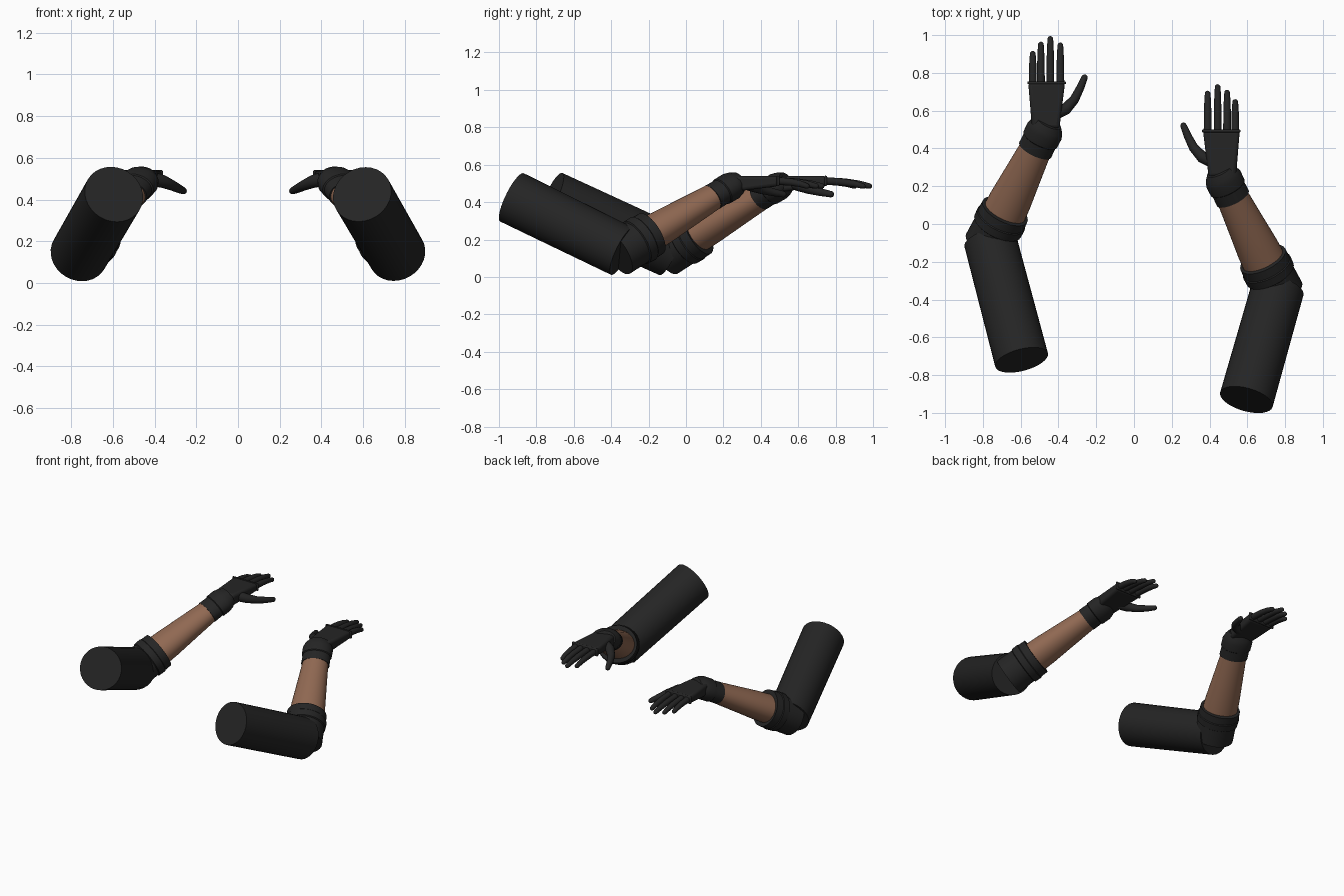
import bpy, bmesh, math
from mathutils import Vector

cube = bpy.data.objects.get("Cube")
if cube:
    bpy.data.objects.remove(cube, do_unlink=True)


def material(name, color):
    m = bpy.data.materials.new(name)
    m.use_nodes = True
    m.diffuse_color = (*color, 1)
    bsdf = m.node_tree.nodes["Principled BSDF"]
    bsdf.inputs["Base Color"].default_value = (*color, 1)
    bsdf.inputs["Roughness"].default_value = 0.8
    return m


BLACK = material("black fabric", (0.018, 0.018, 0.018))
SKIN = material("brown skin", (0.28, 0.14, 0.085))
UP = Vector((0, 0, 1))


def finish(name, bm, mat, bevel=0):
    bmesh.ops.recalc_face_normals(bm, faces=bm.faces)
    mesh = bpy.data.meshes.new(name)
    bm.to_mesh(mesh)
    bm.free()
    mesh.materials.append(mat)
    ob = bpy.data.objects.new(name, mesh)
    bpy.context.collection.objects.link(ob)
    if bevel:
        mod = ob.modifiers.new("bevel", "BEVEL")
        mod.width, mod.segments = bevel, 3
    bpy.ops.object.select_all(action="DESELECT")
    ob.select_set(True)
    bpy.context.view_layer.objects.active = ob
    bpy.ops.object.shade_smooth_by_angle(angle=math.radians(35))
    return ob


def sweep(name, points, radii, mat, flat=1, sides=32):
    """Capped tube of elliptical rings along a path."""
    bm = bmesh.new()
    rings = []
    last = len(points) - 1
    for i, p in enumerate(points):
        t = (points[min(i + 1, last)] - points[max(i - 1, 0)]).normalized()
        across = t.cross(UP).normalized()
        over = across.cross(t)
        ring = []
        for k in range(sides):
            a = math.tau * k / sides
            offset = across * math.cos(a) + over * math.sin(a) * flat
            ring.append(bm.verts.new(p + offset * radii[i]))
        rings.append(ring)
    for lower, upper in zip(rings, rings[1:]):
        for k in range(sides):
            n = (k + 1) % sides
            bm.faces.new((lower[k], lower[n], upper[n], upper[k]))
    bm.faces.new(rings[0])
    bm.faces.new(rings[-1])
    return finish(name, bm, mat)


def lathe(name, start, end, profile, mat, flat=1):
    """Straight turned part; profile holds (distance, radius)."""
    d = (end - start).normalized()
    return sweep(name, [start + d * h for h, r in profile],
                 [r for h, r in profile], mat, flat)


def digit(name, points, radii):
    """Tapered finger with a rounded tip."""
    tip, r = points[-1], radii[-1]
    d = (tip - points[-2]).normalized()
    points = points + [tip + d * r * f for f in (0.5, 0.85, 1)]
    radii = radii + [r * f for f in (0.87, 0.53, 0.1)]
    sweep(name, points, radii, BLACK, sides=14)


def slab(name, place, back, front, bevel):
    """Tapered block between two (y, x0, x1, z0, z1) sections."""
    bm = bmesh.new()
    rings = []
    for y, x0, x1, z0, z1 in (back, front):
        corners = ((x0, z0), (x1, z0), (x1, z1), (x0, z1))
        rings.append([bm.verts.new(place(x, y, z)) for x, z in corners])
    a, b = rings
    for k in range(4):
        n = (k + 1) % 4
        bm.faces.new((a[k], a[n], b[n], b[k]))
    bm.faces.new(a)
    bm.faces.new(b)
    finish(name, bm, BLACK, bevel)


def arm(side, sx, shift, shoulder_shift):
    def at(x, y, z):
        return Vector((sx * x, y + shift, z))

    elbow, wrist = at(0.77, -0.365, 0.125), at(0.46, 0.265, 0.5)

    # Upper arm sleeve
    shoulder = Vector((sx * 0.595, -0.93 + shoulder_shift, 0.425))
    sweep(side + "_upper_arm", [shoulder, at(0.762, -0.34, 0.137)],
          [0.144, 0.14], BLACK)

    # Elbow sleeve with raised cuff, bare forearm, wrist cuff
    lathe(side + "_elbow_sleeve", elbow, wrist,
          [(0, 0.132), (0.12, 0.128), (0.125, 0.136), (0.17, 0.138),
           (0.175, 0.133), (0.225, 0.131)], BLACK, 0.95)
    lathe(side + "_forearm", elbow, wrist,
          [(0.15, 0.118), (0.3, 0.112), (0.45, 0.1), (0.66, 0.084)], SKIN, 0.83)
    lathe(side + "_wrist_cuff", elbow, wrist,
          [(0.635, 0.094), (0.7, 0.092), (0.705, 0.099), (0.76, 0.1),
           (0.79, 0.09), (0.82, 0.07)], BLACK, 0.76)

    # Palm and knuckle band
    slab(side + "_palm", at, (0.25, 0.395, 0.54, 0.455, 0.54),
         (0.495, 0.365, 0.56, 0.485, 0.54), 0.018)
    slab(side + "_knuckle_band", at, (0.485, 0.36, 0.565, 0.487, 0.542),
         (0.5, 0.36, 0.565, 0.487, 0.54), 0.006)

    # Fingers, each bending slightly down towards the tip
    fingers = (("index", 0.39, 0.705), ("middle", 0.443, 0.742),
               ("ring", 0.493, 0.71), ("little", 0.536, 0.657))
    for finger, x, tip in fingers:
        reach = tip - 0.5
        steps = ((-0.1, 0.514), (0.4, 0.507), (0.7, 0.498), (0.93, 0.486))
        digit(f"{side}_{finger}_finger",
              [at(x, 0.5 + reach * f, z) for f, z in steps],
              [0.021, 0.02, 0.018, 0.015])

    # Thumb
    digit(side + "_thumb",
          [at(0.42, 0.33, 0.5), at(0.36, 0.355, 0.487), at(0.315, 0.405, 0.468),
           at(0.285, 0.465, 0.453), at(0.262, 0.52, 0.442)],
          [0.036, 0.031, 0.025, 0.021, 0.017])


arm("left", 1, 0, 0)
arm("right", -1, 0.255, 0.21)
